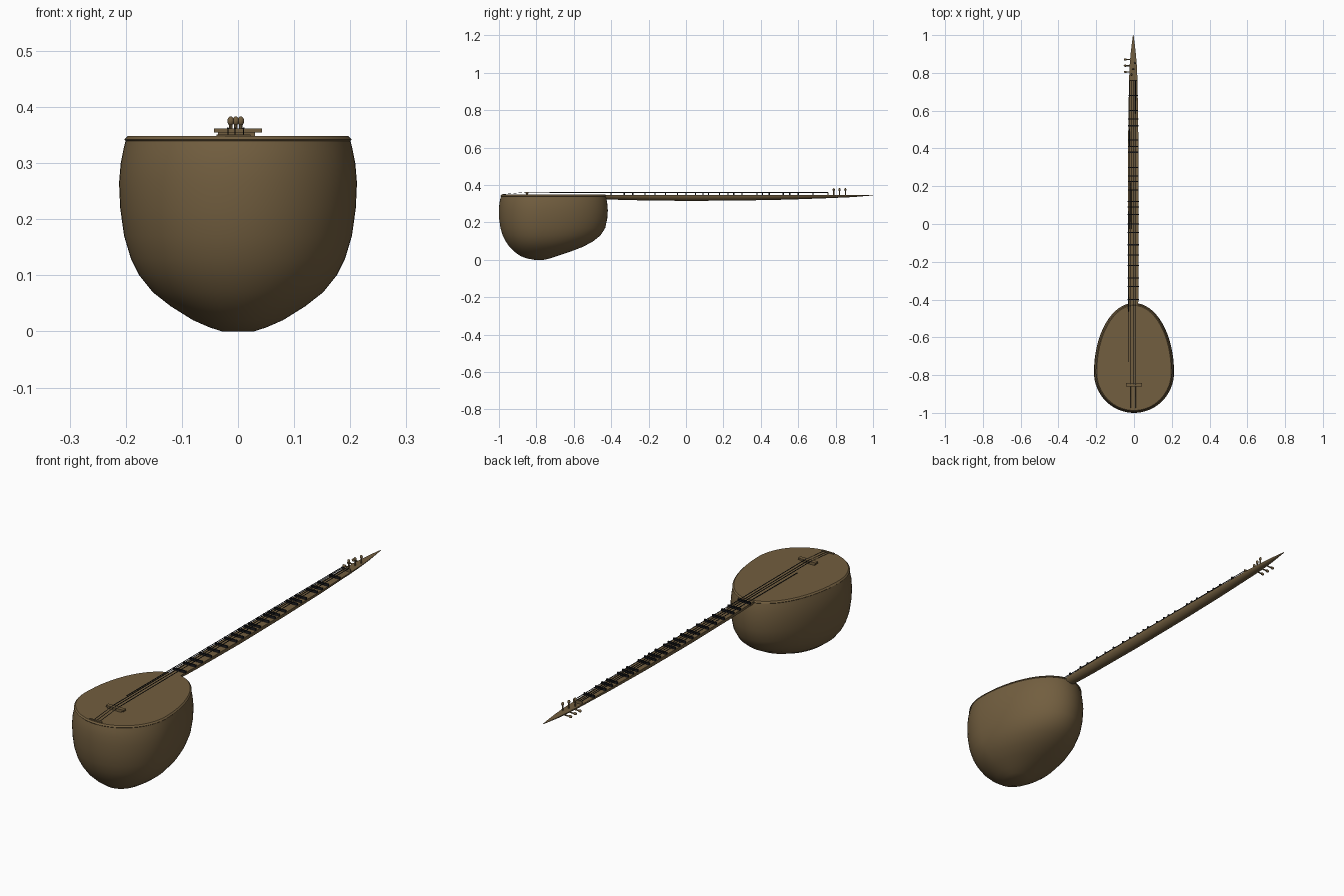
import bpy, bmesh, math
from mathutils import Vector

cube = bpy.data.objects.get("Cube")
if cube:
    bpy.data.objects.remove(cube)


def material(name, colour):
    mat = bpy.data.materials.new(name)
    mat.use_nodes = True
    mat.diffuse_color = colour
    mat.node_tree.nodes["Principled BSDF"].inputs["Base Color"].default_value = colour
    return mat


WOOD = material("brown_wood", (0.168, 0.112, 0.05, 1))
DARK = material("near_black_wire", (0.012, 0.013, 0.015, 1))

CX = -0.004      # neck centre line
TOP = 0.346      # fingerboard height


def finish(name, bm, mat=WOOD, smooth=True):
    bmesh.ops.recalc_face_normals(bm, faces=bm.faces)
    mesh = bpy.data.meshes.new(name)
    bm.to_mesh(mesh)
    bm.free()
    mesh.materials.append(mat)
    ob = bpy.data.objects.new(name, mesh)
    bpy.context.collection.objects.link(ob)
    if smooth:
        bpy.ops.object.select_all(action="DESELECT")
        ob.select_set(True)
        bpy.context.view_layer.objects.active = ob
        bpy.ops.object.shade_smooth_by_angle(angle=math.radians(28))


def loft(name, rings, mat=WOOD):
    bm = bmesh.new()
    loops = [[bm.verts.new(p) for p in ring] for ring in rings]
    n = len(loops[0])
    for a, b in zip(loops, loops[1:]):
        for i in range(n):
            j = (i + 1) % n
            bm.faces.new((a[i], a[j], b[j], b[i]))
    bm.faces.new(loops[0])
    bm.faces.new(loops[-1])
    finish(name, bm, mat)


def box(name, centre, size, mat=WOOD):
    bm = bmesh.new()
    bmesh.ops.create_cube(bm, size=1)
    for v in bm.verts:
        v.co = Vector(centre) + v.co * Vector(size)
    finish(name, bm, mat, False)


def rod(name, start, end, radius, mat=WOOD):
    start, end = Vector(start), Vector(end)
    turn = (end - start).to_track_quat("Z", "Y")
    ring = [turn @ Vector((radius * math.cos(a), radius * math.sin(a), 0))
            for a in (math.pi * i / 4 for i in range(8))]
    loft(name, [[p + q for q in ring] for p in (start, end)], mat)


def egg(z, half, front, back, widest=-.785):
    """Egg outline: two half ellipses joined at the widest point."""
    pts = []
    for i in range(64):
        a = 2 * math.pi * i / 64
        reach = (back - widest) if math.sin(a) > 0 else (widest - front)
        pts.append((half * math.cos(a), widest + reach * math.sin(a), z))
    return pts


# Bowl: height, half width, front edge, back edge
bowl = [(0, .028, -.81, -.76), (.007, .05, -.85, -.73), (.02, .08, -.885, -.69),
        (.045, .12, -.92, -.615), (.07, .152, -.945, -.55), (.1, .176, -.965, -.495),
        (.13, .191, -.98, -.458), (.17, .203, -.992, -.432), (.22, .21, -.999, -.421),
        (.265, .212, -1, -.418), (.3, .209, -.998, -.421), (.325, .204, -.993, -.425),
        (.341, .2, -.988, -.43)]
loft("bowl", [egg(*level) for level in bowl])

# Soundboard with a chamfered rim
loft("soundboard", [egg(.339, .2, -.99, -.428), egg(.342, .203, -.993, -.425),
                    egg(.348, .197, -.987, -.431)])

# Half-round neck tapering into a pointed head: y, half width, depth
neck = [(-.45, .026, .022), (-.3, .028, .027), (0, .029, .031), (.3, .028, .029),
        (.55, .026, .024), (.77, .022, .016), (.84, .019, .013), (.9, .014, .01),
        (.96, .007, .005), (1, .0015, .0015)]
loft("neck", [[(CX + w * math.cos(a), y, TOP - d * math.sin(a))
               for a in (math.pi * i / 16 for i in range(17))] for y, w, d in neck])

# Frets and nut
frets = [-.4, -.33, -.285, -.22, -.165, -.11, -.045, 0, .05, .09, .12, .18, .225,
         .255, .3, .38, .41, .445, .52, .555, .6, .68]
for i, y in enumerate(frets):
    box(f"fret_{i + 1}", (CX, y, TOP + .0045), (.06 - .012 * max(y, 0), .006, .011), DARK)
box("nut", (CX, .76, TOP + .006), (.044, .006, .014))

# Stepped bridge and the tail bar
box("bridge_base", (-.003, -.85, .351), (.066, .012, .008))
box("bridge_top", (0, -.85, .3585), (.086, .018, .007))
box("tail_bar", (-.008, -.978, .3485), (.06, .008, .005))

# Strings: over the bridge to the nut, plus one short drone string
for i, x in enumerate((-.018, -.005, .01)):
    rod(f"string_{i + 1}", (x, -.85, .362), (x * .8, .76, .36), .0016, DARK)
    rod(f"tail_string_{i + 1}", (x, -.978, .35), (x, -.85, .362), .0008, DARK)
rod("drone_string", (-.031, -.73, .358), (-.022, .76, .359), .0016, DARK)


# Tuning pegs with narrow rounded heads
def peg(name, start, end):
    rod(name + "_shaft", start, end, .003)
    axis = (Vector(end) - Vector(start)).normalized()
    bm = bmesh.new()
    bmesh.ops.create_uvsphere(bm, u_segments=12, v_segments=8, radius=.006)
    for v in bm.verts:
        v.co = v.co + axis * v.co.dot(axis) * .4 + Vector(end)
    finish(name + "_head", bm)


for i in range(3):
    y = .79 + .031 * i
    x = CX + (i - 1) * .009
    peg(f"top_peg_{i + 1}", (x, y, .34), (x, y, .375))
    y = .805 + .033 * i
    peg(f"side_peg_{i + 1}", (CX, y, .34), (-.046, y, .34))
